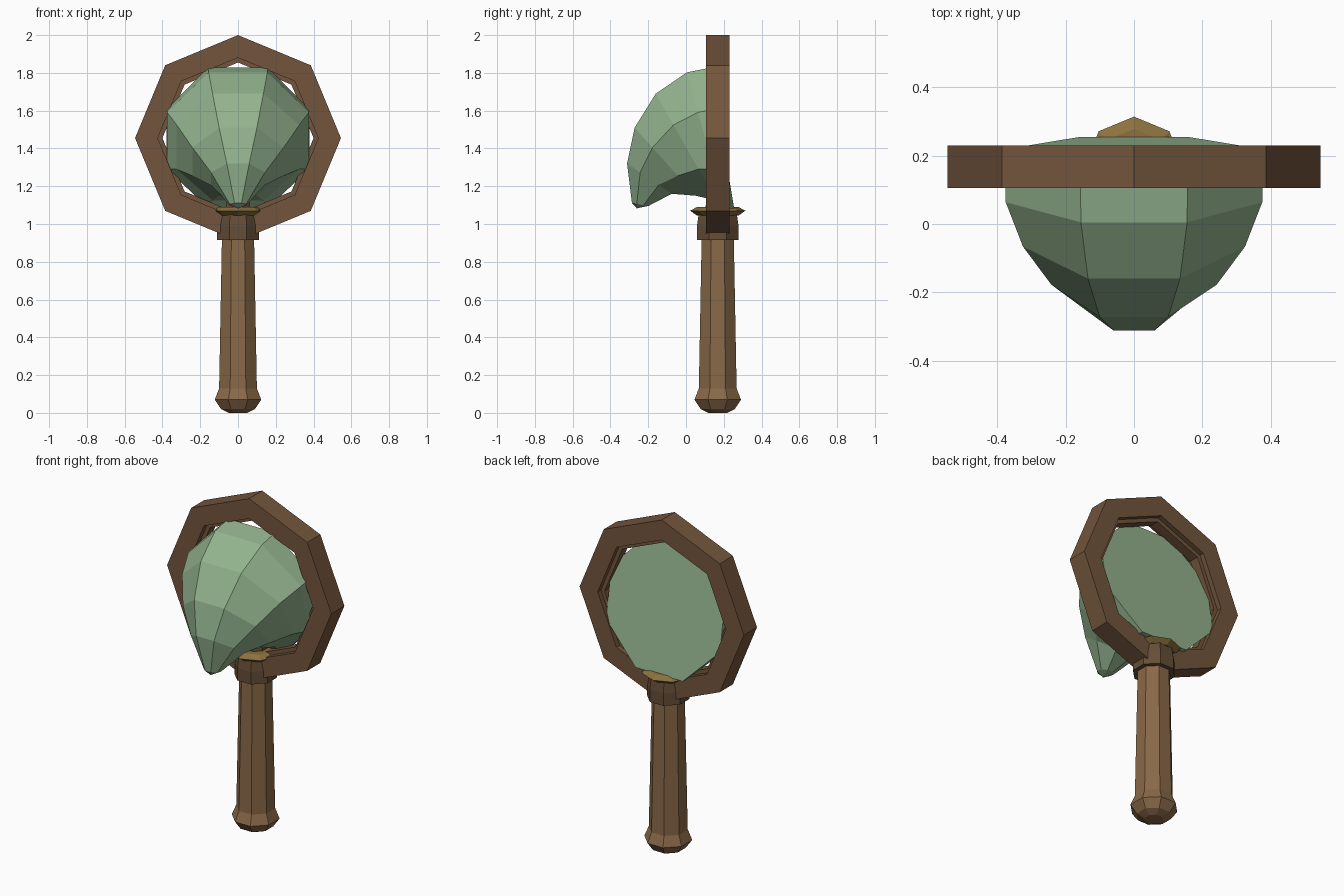
import bpy, bmesh
from math import sin, cos, pi
from mathutils import Vector

if "Cube" in bpy.data.objects:
    bpy.data.objects.remove(bpy.data.objects["Cube"])

HANDLE_Y = 0.168   # depth of the handle and hoop
HOOP_Z = 1.455     # height of the hoop centre
FLAT = 1 / cos(pi / 8)   # octagon apothem -> corner radius


def material(name, rgb):
    m = bpy.data.materials.new(name)
    m.diffuse_color = (*rgb, 1)
    m.use_nodes = True
    m.node_tree.nodes["Principled BSDF"].inputs["Base Color"].default_value = m.diffuse_color
    return m


wood = material("handle wood", (0.25, 0.14, 0.065))
dark_wood = material("hoop wood", (0.17, 0.09, 0.045))
collar_wood = material("collar wood", (0.13, 0.075, 0.038))
brass = material("brass", (0.26, 0.165, 0.05))
mesh_green = material("net green", (0.29, 0.45, 0.27))


def loft(name, rings, mat, loop=False):
    """Skin a list of equal-sized point rings; cap the ends unless looped."""
    bm = bmesh.new()
    vs = [[bm.verts.new(p) for p in ring] for ring in rings]
    n = len(vs[0])
    pairs = list(zip(vs, vs[1:])) + ([(vs[-1], vs[0])] if loop else [])
    for a, b in pairs:
        for i in range(n):
            j = (i + 1) % n
            bm.faces.new((a[i], a[j], b[j], b[i]))
    if not loop:
        bm.faces.new(vs[0])
        bm.faces.new(vs[-1])
    bmesh.ops.remove_doubles(bm, verts=bm.verts, dist=1e-5)
    bmesh.ops.recalc_face_normals(bm, faces=bm.faces)
    me = bpy.data.meshes.new(name)
    bm.to_mesh(me)
    bm.free()
    me.materials.append(mat)
    ob = bpy.data.objects.new(name, me)
    bpy.context.collection.objects.link(ob)
    return ob


def post(name, profile, mat, turn=pi / 8):
    """Upright octagonal turning from (corner radius, z) pairs."""
    rings = [[(r * cos(turn + i * pi / 4), HANDLE_Y + r * sin(turn + i * pi / 4), z)
              for i in range(8)] for r, z in profile]
    return loft(name, rings, mat)


def hoop(name, r_in, r_out, y0, y1, mat):
    """Octagonal ring with a rectangular section, corner at the top."""
    rings = [[(r * sin(i * pi / 4), y, HOOP_Z + r * cos(i * pi / 4)) for i in range(8)]
             for r, y in ((r_in, y0), (r_out, y0), (r_out, y1), (r_in, y1))]
    return loft(name, rings, mat, loop=True)


# Handle with pommel
post("handle", [(r * FLAT, z) for r, z in
                ((0.05, 0.0), (0.09, 0.02), (0.123, 0.07), (0.1, 0.13), (0.085, 0.93))], wood)

# Collar joining handle and hoop
post("collar", [(r * FLAT, z) for r, z in
                ((0.11, 0.915), (0.11, 0.99), (0.1, 1.06))], collar_wood)
post("collar_band", [(0.11, 1.045), (0.146, 1.07), (0.11, 1.09)], brass, turn=0)
post("collar_plug", [(0.075, 1.05), (0.065, 1.125)], collar_wood)

# Hoop and its thin inner lip
hoop("hoop", 0.425, 0.545, 0.106, 0.23, dark_wood)
hoop("hoop_lip", 0.40, 0.43, 0.14, 0.20, dark_wood)

# Net bag: octagonal sections given by top and bottom points (y, z)
sections = [((0.13, 1.828), (0.255, 1.083)),
            ((0.005, 1.803), (0.205, 1.08)),
            ((-0.16, 1.69), (0.16, 1.125)),
            ((-0.272, 1.51), (0.05, 1.15)),
            ((-0.312, 1.32), (-0.075, 1.16)),
            ((-0.286, 1.11), (-0.2, 1.095))]
rings = []
for top, bottom in sections:
    t, b = Vector((0, *top)), Vector((0, *bottom))
    mid, up = (t + b) / 2, (t - b) / 2
    r = up.length * FLAT
    rings.append([mid + up * FLAT * cos(a) + Vector((r * sin(a), 0, 0))
                  for a in (pi / 8 + i * pi / 4 for i in range(8))])
rings.append([Vector((0, -0.26, 1.083))
              + 0.004 * Vector((sin(a), cos(a), 0))
              for a in (pi / 8 + i * pi / 4 for i in range(8))])
loft("net", rings, mesh_green)
